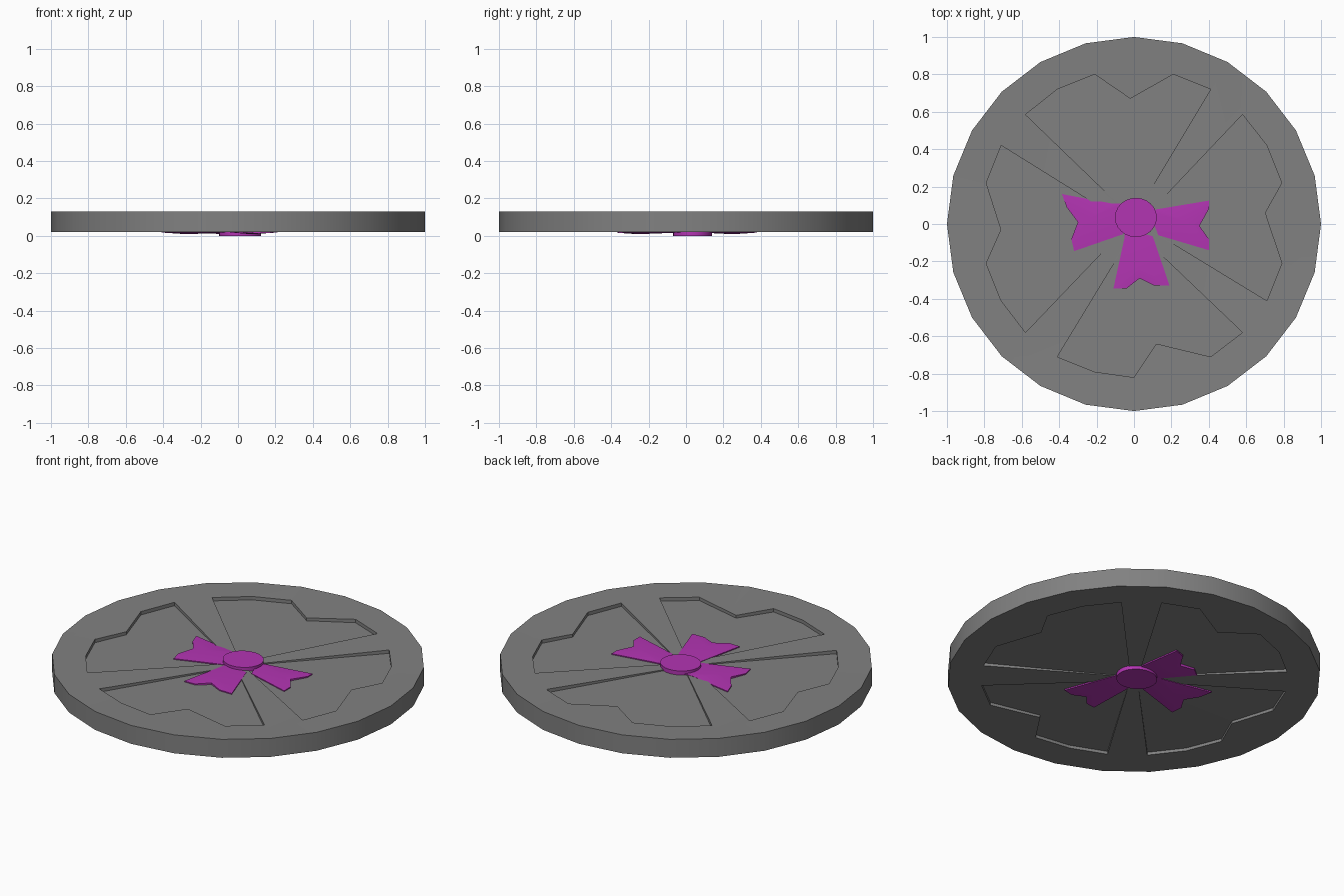
import bpy, bmesh, math
from mathutils import Vector

if "Cube" in bpy.data.objects:
    bpy.data.objects.remove(bpy.data.objects["Cube"])


def material(name, rgb):
    m = bpy.data.materials.new(name)
    m.diffuse_color = (*rgb, 1)
    m.use_nodes = True
    m.node_tree.nodes["Principled BSDF"].inputs["Base Color"].default_value = m.diffuse_color
    return m


purple = material("purple", (0.45, 0.035, 0.45))
grey = material("dark_grey", (0.22, 0.22, 0.22))


def make(name, bm, mat=None):
    bmesh.ops.recalc_face_normals(bm, faces=bm.faces[:])
    me = bpy.data.meshes.new(name)
    bm.to_mesh(me)
    bm.free()
    ob = bpy.data.objects.new(name, me)
    bpy.context.collection.objects.link(ob)
    if mat:
        me.materials.append(mat)
    return ob


def smooth(ob, degrees):
    bpy.ops.object.select_all(action="DESELECT")
    ob.select_set(True)
    bpy.context.view_layer.objects.active = ob
    bpy.ops.object.shade_smooth_by_angle(angle=math.radians(degrees))


def fan_solid(name, pts, low, high, centre, mat=None):
    """Closed solid over an outline; each cap is a fan around the centre.
    low / high give the cap height at a point."""
    bm = bmesh.new()
    c = Vector(centre)
    pts = [Vector(p) for p in pts]
    n = len(pts)
    caps = []
    for h in (low, high):
        ring = [bm.verts.new((p.x, p.y, h(p))) for p in pts]
        mid = bm.verts.new((c.x, c.y, h(c)))
        for i in range(n):
            bm.faces.new((ring[i], ring[(i + 1) % n], mid))
        caps.append(ring)
    a, b = caps
    for i in range(n):
        j = (i + 1) % n
        bm.faces.new((a[i], a[j], b[j], b[i]))
    return make(name, bm, mat)


def centroid(pts):
    return sum((Vector(p) for p in pts), Vector((0, 0))) / len(pts)


# Round plate, its top dipping slightly to the middle
rim = [(math.cos(i * math.tau / 24), math.sin(i * math.tau / 24)) for i in range(24)]
plate = fan_solid("plate", rim, lambda p: 0.02,
                  lambda p: 0.108 + 0.021 * p.length, (0, 0), grey)

# Four petal recesses, cut into both faces
petals = [
    [(-.58, .585), (-.41, .72), (-.21, .80), (-.02, .67), (.21, .80), (.41, .72)],
    [(.58, .585), (.71, .42), (.79, .22), (.70, .06), (.79, -.21), (.71, -.41)],
    [(.58, -.58), (.41, -.71), (.12, -.64), (0, -.82), (-.21, -.79), (-.41, -.71)],
    [(-.58, -.58), (-.71, -.41), (-.79, -.21), (-.71, -.03), (-.79, .22), (-.71, .42)],
]


def cut(cutter):
    cutter.data.materials.append(grey)
    cutter.hide_render = True
    cutter.hide_set(True)
    m = plate.modifiers.new(cutter.name, "BOOLEAN")
    m.operation = "DIFFERENCE"
    m.solver = "EXACT"
    m.object = cutter


smooth(plate, 30)
for i, arc in enumerate(petals):
    mid = centroid(arc)
    outline = [tuple(mid.normalized() * 0.03)] + arc
    inner = mid * 0.3
    cut(fan_solid(f"top_recess_cutter_{i}", outline, lambda p: 0.105,
                  lambda p: 0.3, inner))
    cut(fan_solid(f"bottom_recess_cutter_{i}", outline, lambda p: -0.2,
                  lambda p: 0.021 + 0.020 * p.length, inner))

# Bow ribbons on each face, notched at the ends and softly domed
hub = (0.01, 0.035)
top_ribbons = [
    [(.08, .07), (.13, .08), (.40, .125), (.40, .08), (.35, -.01), (.40, -.08), (.40, -.14), (.13, -.06)],
    [(-.06, .11), (-.12, .11), (-.385, .16), (-.36, .09), (-.30, .01), (-.335, -.08), (-.32, -.145), (-.06, -.055)],
    [(-.05, -.03), (-.05, -.07), (-.11, -.345), (-.04, -.345), (.03, -.29), (.11, -.33), (.19, -.33), (.10, -.065)],
]
bottom_ribbons = [
    [(.06, .12), (.02, .38), (-.04, .36), (-.09, .28), (-.18, .29), (-.23, .25), (-.08, .07)],
    [(-.06, .10), (-.12, .10), (-.41, .16), (-.39, .08), (-.34, .01), (-.39, -.07), (-.385, -.14), (-.07, -.04)],
    [(-.04, -.04), (-.03, -.37), (.03, -.36), (.08, -.30), (.15, -.34), (.21, -.33), (.10, -.03)],
]
for side, ribbons in (("top", top_ribbons), ("bottom", bottom_ribbons)):
    for i, pts in enumerate(ribbons):
        c = centroid(pts)

        def dome(p):
            return max(0.0, 0.009 - 0.06 * (p - c).length)

        if side == "top":
            low, high = (lambda p: 0.107), (lambda p: 0.1125 + dome(p))
        else:
            low, high = (lambda p: 0.0175 - dome(p)), (lambda p: 0.025)
        smooth(fan_solid(f"{side}_ribbon_{i}", pts, low, high, c, purple), 40)

# Bow knots
knot = [(hub[0] + 0.112 * math.cos(i * math.tau / 24),
         hub[1] + 0.105 * math.sin(i * math.tau / 24)) for i in range(24)]
for side, z0, z1 in (("top", 0.1, 0.129), ("bottom", 0.0, 0.03)):
    smooth(fan_solid(f"{side}_knot", knot, lambda p: z0, lambda p: z1, hub, purple), 40)
